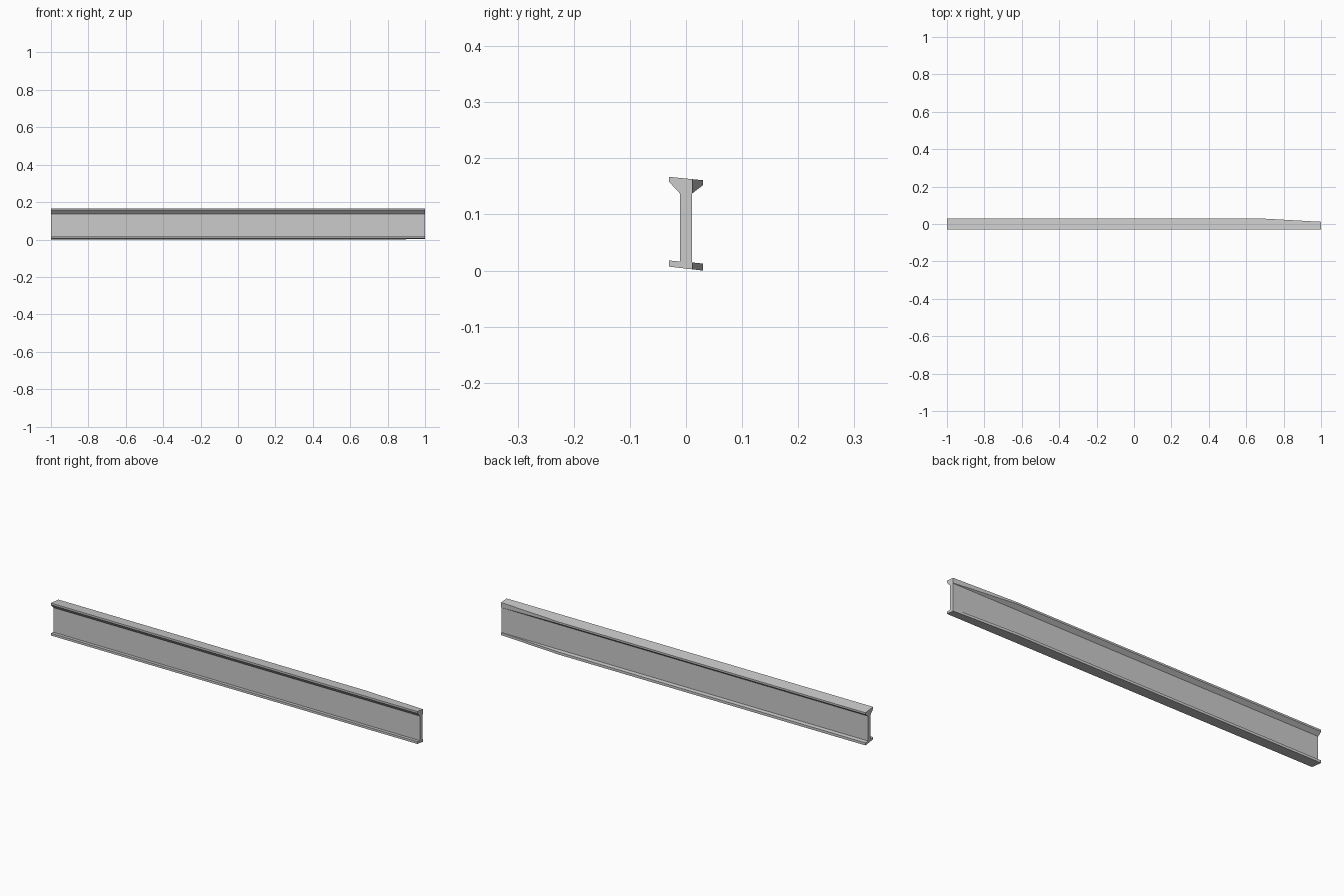
import bpy
import bmesh
from mathutils import Vector

cube = bpy.data.objects.get("Cube")
if cube:
    bpy.data.objects.remove(cube, do_unlink=True)

# Plain steel material
steel = bpy.data.materials.new("steel_grey")
steel.use_nodes = True
grey = (0.6, 0.6, 0.6, 1.0)
steel.diffuse_color = grey
bsdf = next(n for n in steel.node_tree.nodes if n.type == "BSDF_PRINCIPLED")
bsdf.inputs["Base Color"].default_value = grey

HALF_LENGTH = 1.0
HALF_WIDTH = 0.03
HALF_WEB = 0.0105

# Sheared I-section as (y, z), anticlockwise from the lower front corner
section = [
    (-HALF_WIDTH, 0.007), (HALF_WIDTH, 0.0),
    (HALF_WIDTH, 0.0125), (HALF_WEB, 0.0145),
    (HALF_WEB, 0.137), (HALF_WIDTH, 0.152),
    (HALF_WIDTH, 0.161), (-HALF_WIDTH, 0.167),
    (-HALF_WIDTH, 0.158), (-HALF_WEB, 0.137),
    (-HALF_WEB, 0.016), (-HALF_WIDTH, 0.018),
]

# Extrude the section along the beam
bm = bmesh.new()
end = bm.faces.new([bm.verts.new((-HALF_LENGTH, y, z)) for y, z in section])
result = bmesh.ops.extrude_face_region(bm, geom=[end], use_keep_orig=True)
moved = [g for g in result["geom"] if isinstance(g, bmesh.types.BMVert)]
bmesh.ops.translate(bm, verts=moved, vec=(2 * HALF_LENGTH, 0, 0))

# Taper the back edges of both flanges toward the left end
taper_start = Vector((0.67, HALF_WIDTH, 0))
taper_end = Vector((HALF_LENGTH, 0.0118, 0))
normal = (taper_end - taper_start).cross(Vector((0, 0, -1))).normalized()
bmesh.ops.recalc_face_normals(bm, faces=bm.faces[:])
if normal.y < 0:
    normal.negate()
bmesh.ops.bisect_plane(bm, geom=bm.verts[:] + bm.edges[:] + bm.faces[:],
                       plane_co=taper_start, plane_no=normal, clear_outer=True)
open_edges = [e for e in bm.edges if e.is_boundary]
bmesh.ops.holes_fill(bm, edges=open_edges, sides=0)
bmesh.ops.recalc_face_normals(bm, faces=bm.faces[:])

mesh = bpy.data.meshes.new("beam")
bm.to_mesh(mesh)
bm.free()
mesh.materials.append(steel)
beam = bpy.data.objects.new("beam", mesh)
bpy.context.collection.objects.link(beam)
